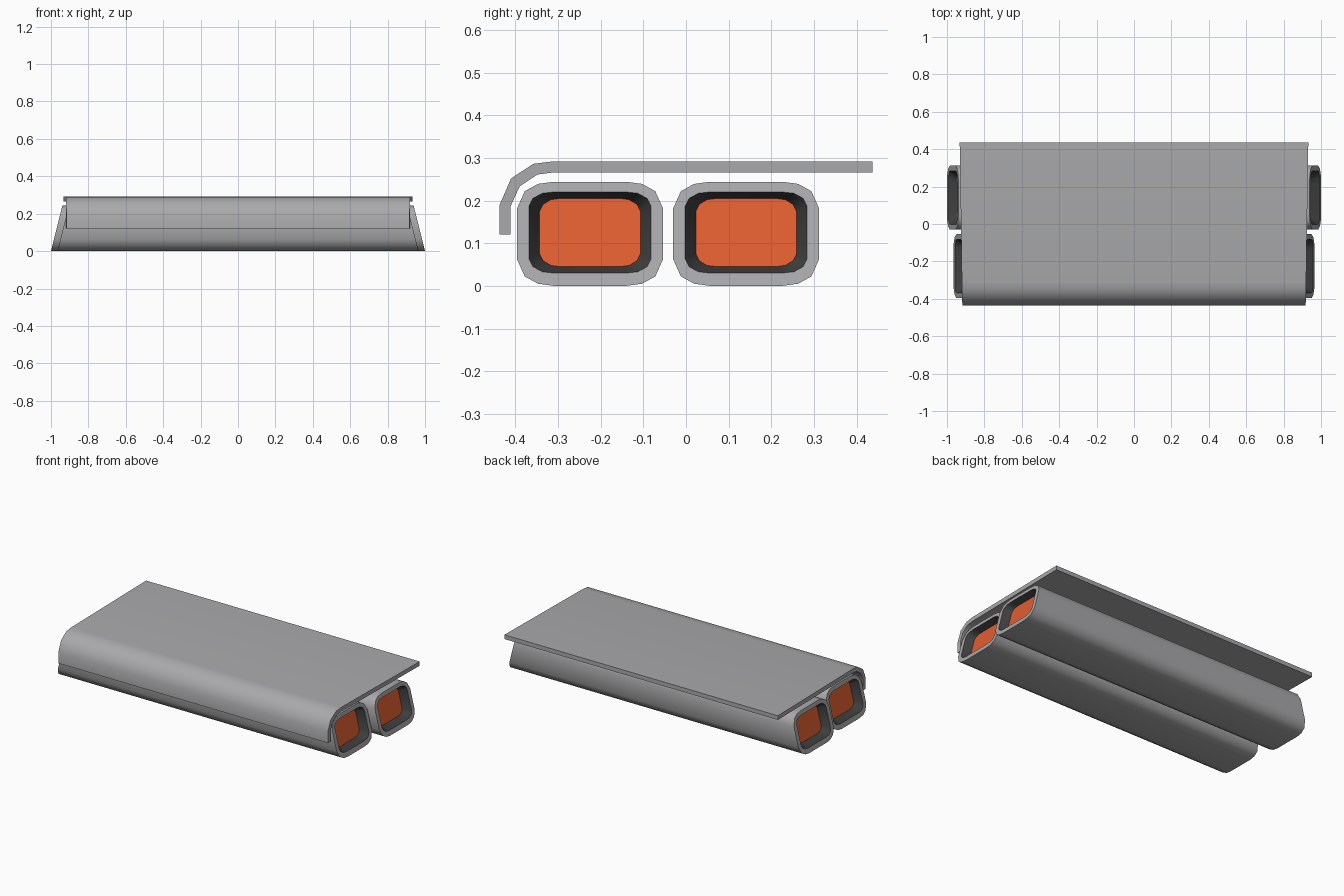
import bpy, bmesh, math

if "Cube" in bpy.data.objects:
    bpy.data.objects.remove(bpy.data.objects["Cube"])


def material(name, rgb):
    m = bpy.data.materials.new(name)
    m.diffuse_color = (*rgb, 1)
    m.use_nodes = True
    m.node_tree.nodes["Principled BSDF"].inputs["Base Color"].default_value = m.diffuse_color
    return m


GREY = material("light grey", (0.40, 0.40, 0.41))
DARK = material("dark grey", (0.05, 0.05, 0.05))
ORANGE = material("orange red", (0.75, 0.11, 0.03))


def finish(bm, name, mats):
    bmesh.ops.recalc_face_normals(bm, faces=bm.faces[:])
    me = bpy.data.meshes.new(name)
    bm.to_mesh(me)
    bm.free()
    for m in mats:
        me.materials.append(m)
    ob = bpy.data.objects.new(name, me)
    bpy.context.collection.objects.link(ob)
    bpy.ops.object.select_all(action='DESELECT')
    ob.select_set(True)
    bpy.context.view_layer.objects.active = ob
    bpy.ops.object.shade_smooth_by_angle(angle=math.radians(42))
    return ob


def section(corner):
    """Full rounded rectangle from one corner, counter-clockwise."""
    q = corner
    return (q + [(-y, z) for y, z in reversed(q)]
            + [(-y, -z) for y, z in q] + [(y, -z) for y, z in reversed(q)])


OUTER = section([(.171, .060), (.153, .100), (.122, .117), (.085, .122)])
OPENING = section([(.143, .062), (.134, .080), (.112, .092), (.085, .095)])
INNER = section([(.118, .050), (.110, .066), (.092, .077), (.070, .080)])


def tube(name, yc, length):
    """Tube with slanted ends, each with a recessed coloured panel."""
    bm = bmesh.new()

    def ring(sec, zc, side, depth):
        return [bm.verts.new((side * (length - 0.25 * (z + zc) - depth), y + yc, z + zc))
                for y, z in sec]

    def bridge(a, b, mat):
        n = len(a)
        for i in range(n):
            j = (i + 1) % n
            bm.faces.new((a[i], a[j], b[j], b[i])).material_index = mat

    ends = []
    for side in (-1, 1):
        outer = ring(OUTER, .122, side, 0)
        opening = ring(OPENING, .125, side, 0)
        inner = ring(INNER, .125, side, .045)
        bridge(outer, opening, 0)
        bridge(opening, inner, 1)
        bm.faces.new(inner).material_index = 2
        ends.append(outer)
    bridge(ends[0], ends[1], 0)
    return finish(bm, name, [GREY, DARK, ORANGE])


# Two tubes lying side by side
tube("front_tube", -.225, .965)
tube("back_tube", .141, 1.0)

# Cover plate with a rolled front edge, slightly wider at the back
profile = [(-.437, .12), (-.437, .19), (-.410, .252), (-.358, .286), (-.31, .292), (.437, .292),
           (.437, .266), (-.31, .266), (-.348, .261), (-.390, .233), (-.412, .185), (-.412, .12)]
bm = bmesh.new()
rows = [[bm.verts.new((s * (.925 + .016 * y), y, z)) for y, z in profile] for s in (-1, 1)]
n = len(profile)
for i in range(n):
    j = (i + 1) % n
    bm.faces.new((rows[0][i], rows[0][j], rows[1][j], rows[1][i]))
for r in rows:
    bm.faces.new(r)
finish(bm, "cover_plate", [GREY])
